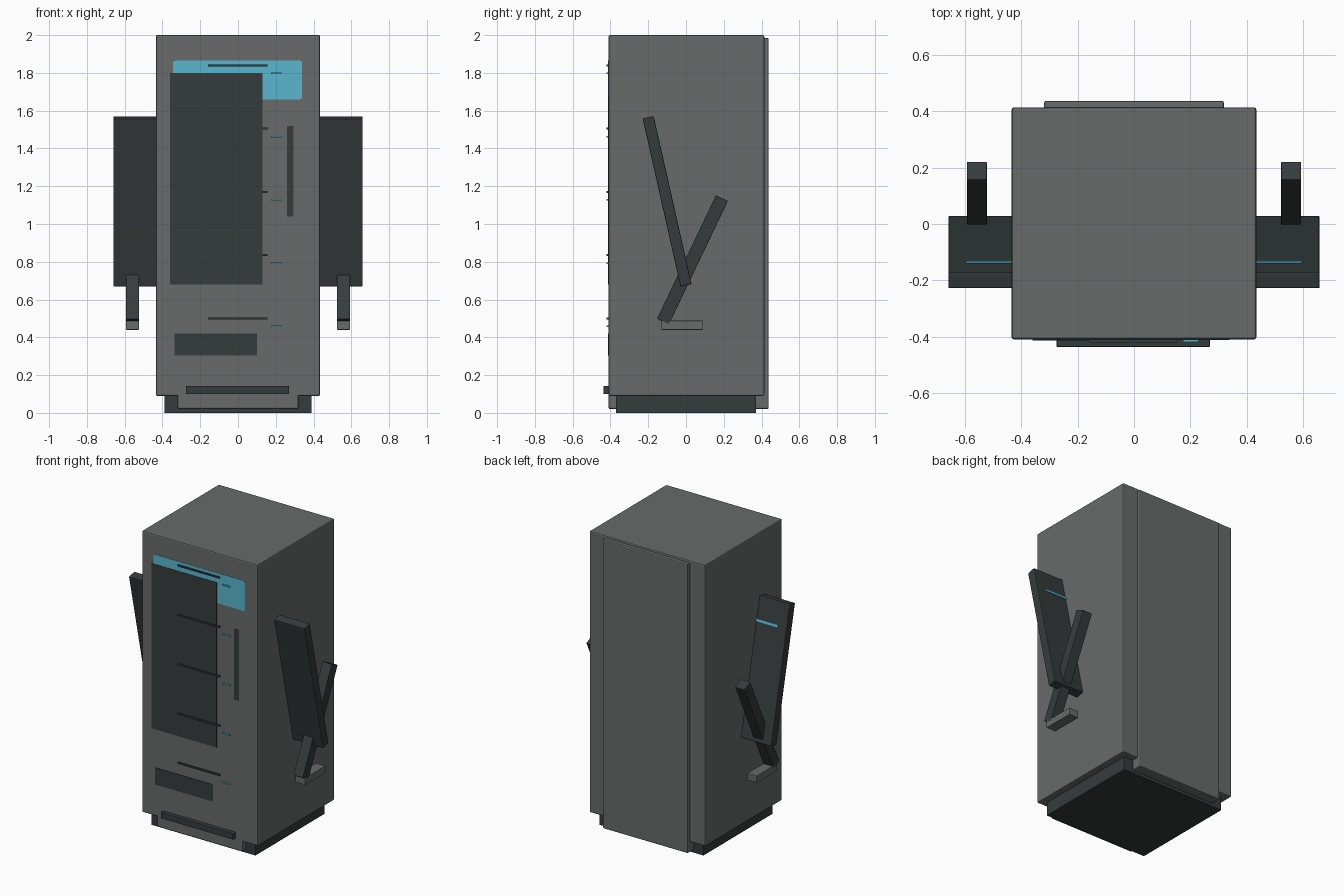
import bpy, bmesh, math
from mathutils import Matrix, Vector

if "Cube" in bpy.data.objects:
    bpy.data.objects.remove(bpy.data.objects["Cube"])


def material(name, rgb):
    m = bpy.data.materials.new(name)
    m.diffuse_color = (*rgb, 1)
    m.use_nodes = True
    m.node_tree.nodes["Principled BSDF"].inputs["Base Color"].default_value = m.diffuse_color
    return m


GREY = material("casing grey", (0.138, 0.147, 0.147))
DARK = material("dark panel", (0.036, 0.044, 0.044))
BLUE = material("display blue", (0.10, 0.47, 0.62))


def box(name, x, y, z, mat, bevel=0.0, tilt=0.0):
    """Box from three (min, max) ranges, optionally tilted about x."""
    lo, hi = Vector((x[0], y[0], z[0])), Vector((x[1], y[1], z[1]))
    bm = bmesh.new()
    bmesh.ops.create_cube(bm, size=1, matrix=Matrix.Diagonal((*(hi - lo), 1)))
    if bevel:
        bmesh.ops.bevel(bm, geom=bm.edges[:], offset=bevel, segments=2,
                        profile=0.5, affect='EDGES')
    me = bpy.data.meshes.new(name)
    bm.to_mesh(me)
    bm.free()
    me.materials.append(mat)
    ob = bpy.data.objects.new(name, me)
    ob.location = (lo + hi) / 2
    ob.rotation_euler.x = tilt
    bpy.context.collection.objects.link(ob)
    return ob


def rounded_plate(name, x, z, y, depth, r, mat):
    """Thin front plate with rounded corners."""
    pts = []
    for cx, cz, start in ((x[1] - r, z[1] - r, 0), (x[0] + r, z[1] - r, 90),
                          (x[0] + r, z[0] + r, 180), (x[1] - r, z[0] + r, 270)):
        for k in range(5):
            a = math.radians(start + k * 22.5)
            pts.append((cx + r * math.cos(a), y, cz + r * math.sin(a)))
    bm = bmesh.new()
    face = bm.faces.new([bm.verts.new(p) for p in pts])
    ext = bmesh.ops.extrude_face_region(bm, geom=[face])
    bmesh.ops.translate(bm, vec=(0, depth, 0),
                        verts=[g for g in ext["geom"] if isinstance(g, bmesh.types.BMVert)])
    bmesh.ops.recalc_face_normals(bm, faces=bm.faces[:])
    me = bpy.data.meshes.new(name)
    bm.to_mesh(me)
    bm.free()
    me.materials.append(mat)
    bpy.context.collection.objects.link(bpy.data.objects.new(name, me))


# Cabinet, plinth, skirt and back panel
box("cabinet", (-0.435, 0.435), (-0.41, 0.415), (0.09, 2.0), GREY, 0.008)
box("plinth", (-0.39, 0.39), (-0.37, 0.37), (0, 0.10), DARK)
box("front_skirt", (-0.32, 0.32), (-0.41, -0.34), (0.02, 0.13), GREY, 0.008)
box("back_panel", (-0.32, 0.32), (0.34, 0.438), (0.02, 1.985), GREY, 0.008)

# Front display, window, handle, tray and bumper
rounded_plate("display", (-0.345, 0.34), (1.66, 1.865), -0.412, 0.006, 0.014, BLUE)
box("window", (-0.36, 0.13), (-0.414, -0.407), (0.68, 1.80), DARK)
box("door_handle", (0.26, 0.295), (-0.413, -0.405), (1.04, 1.52), DARK)
box("tray_slot", (-0.335, 0.10), (-0.413, -0.405), (0.305, 0.42), DARK)
box("bumper", (-0.275, 0.27), (-0.437, -0.40), (0.10, 0.142), DARK, 0.003)

# Shelf rails with small indicator lights
for i in range(5):
    z = 1.84 - i * 0.335
    box(f"shelf_rail_{i + 1}", (-0.16, 0.155), (-0.421, -0.405), (z - 0.005, z + 0.005), DARK)
    box(f"indicator_{i + 1}", (0.175, 0.23), (-0.42, -0.405), (z - 0.046, z - 0.038), BLUE)

# Side arms: tilted panel with light strip, crossing brace and foot
PANEL_TILT = math.radians(12.7)
BRACE_TILT = math.radians(-25.5)
for side, s in (("left", -1), ("right", 1)):
    def span(a, b):
        return (a, b) if s > 0 else (-b, -a)

    box(f"{side}_arm_panel", span(0.41, 0.66), (-0.13, -0.07), (0.664, 1.576),
        DARK, 0.005, PANEL_TILT)
    box(f"{side}_arm_light", span(0.41, 0.598), (-0.14, -0.13), (1.411, 1.429),
        BLUE, 0, PANEL_TILT)
    box(f"{side}_brace", span(0.523, 0.594), (-0.001, 0.069), (0.4475, 1.1725),
        DARK, 0.003, BRACE_TILT)
    box(f"{side}_foot", span(0.523, 0.594), (-0.13, 0.09), (0.44, 0.488), GREY, 0.003)
